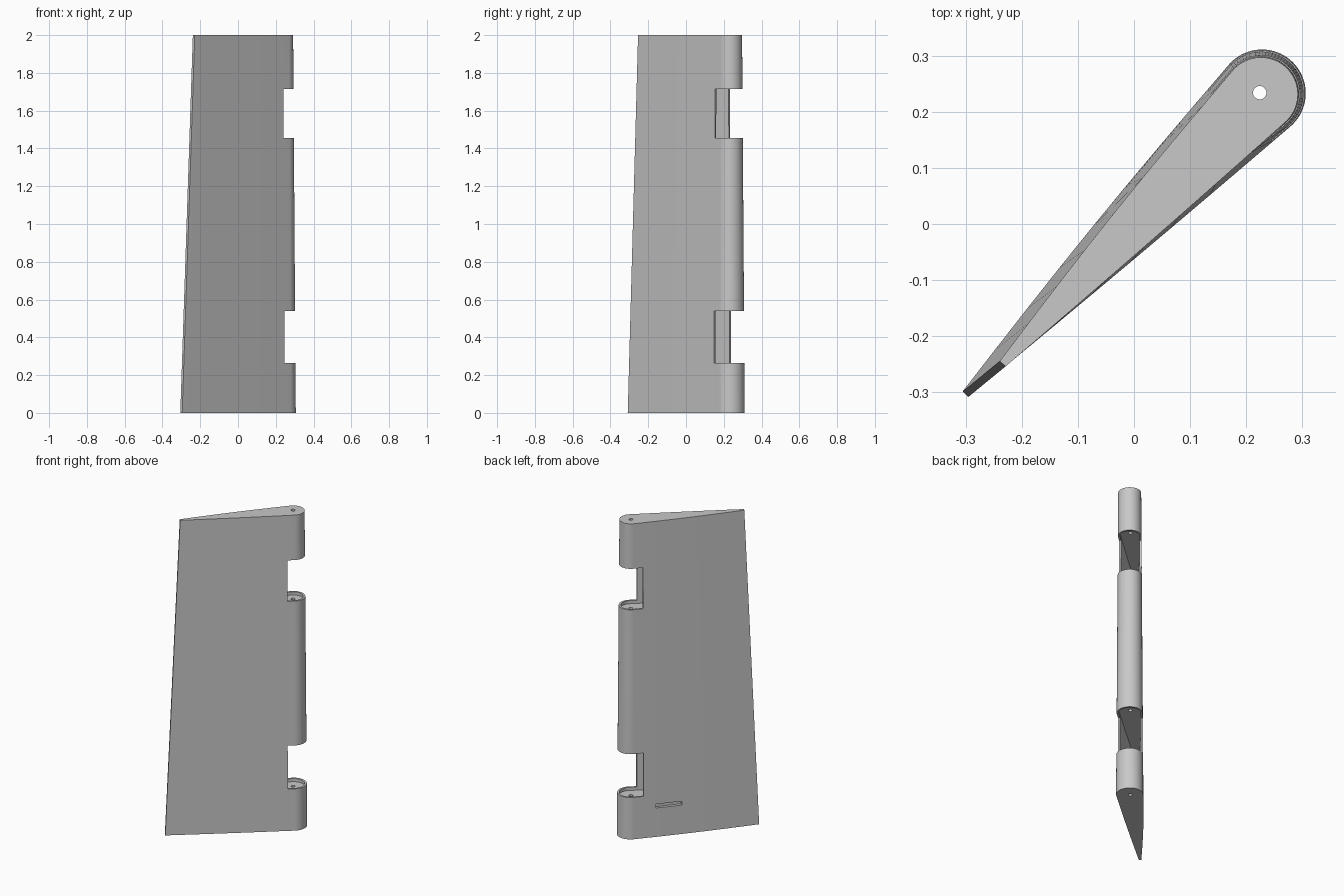
import bpy, bmesh, math
from mathutils import Vector

cube = bpy.data.objects.get("Cube")
if cube:
    bpy.data.objects.remove(cube, do_unlink=True)

HEIGHT = 2.0
WALL = 0.012
PIN = (0.224, 0.234)
NOTCHES = ((0.265, 0.54), (1.455, 1.715))

gray = bpy.data.materials.new("plain_gray")
gray.use_nodes = True
gray.diffuse_color = (0.58, 0.58, 0.58, 1)
gray.node_tree.nodes["Principled BSDF"].inputs["Base Color"].default_value = (0.58, 0.58, 0.58, 1)


def add_object(name, bm):
    bmesh.ops.recalc_face_normals(bm, faces=bm.faces)
    mesh = bpy.data.meshes.new(name)
    bm.to_mesh(mesh)
    bm.free()
    mesh.materials.append(gray)
    obj = bpy.data.objects.new(name, mesh)
    bpy.context.collection.objects.link(obj)
    return obj


def section(z, inset=0.0):
    """Teardrop outline: round nose, gently bowed flanks, thin trailing edge."""
    t = z / HEIGHT
    nose = Vector((0.228, 0.233)).lerp(Vector((0.226, 0.231)), t)
    tail = Vector((-0.3005, -0.3035)).lerp(Vector((-0.234, -0.249)), t)
    radius = 0.078 - 0.012 * t - inset
    half = 0.007
    if inset:
        tail, half = tail.lerp(nose, 0.21), 0.01
    chord = nose - tail
    along = chord.normalized()
    side = Vector((-along.y, along.x))
    lean = math.asin((radius - half) / chord.length)
    reach = math.pi / 2 + lean
    steps = 40
    points = []
    for i in range(steps + 1):
        a = -reach + 2 * reach * i / steps
        points.append(nose + radius * (along * math.cos(a) + side * math.sin(a)))

    def flank(start, sign, bow):
        end = tail + side * sign * half
        return [start.lerp(end, k / 8) + side * sign * bow * math.sin(math.pi * k / 8)
                for k in range(1, 9)]

    left = flank(points[-1], 1, 0.006)
    right = flank(points[0], -1, 0.002)
    return points + left + right[::-1]


def loft(name, z0, z1, inset=0.0):
    bm = bmesh.new()
    rings = [[bm.verts.new((p.x, p.y, z)) for p in section(z, inset)] for z in (z0, z1)]
    low, high = rings
    n = len(low)
    for i in range(n):
        j = (i + 1) % n
        bm.faces.new((low[i], low[j], high[j], high[i]))
    bm.faces.new(low[::-1])
    bm.faces.new(high)
    return add_object(name, bm)


def block(name, center, size, angle):
    bm = bmesh.new()
    bmesh.ops.create_cube(bm, size=1)
    bmesh.ops.scale(bm, vec=size, verts=bm.verts)
    obj = add_object(name, bm)
    obj.location = center
    obj.rotation_euler.z = math.radians(angle)
    return obj


def cut(target, cutter):
    cutter.hide_render = True
    bpy.context.view_layer.update()
    mod = target.modifiers.new("cut", 'BOOLEAN')
    mod.operation = 'DIFFERENCE'
    mod.solver = 'EXACT'
    mod.object = cutter
    bpy.context.view_layer.objects.active = target
    bpy.ops.object.modifier_apply(modifier=mod.name)
    bpy.data.objects.remove(cutter, do_unlink=True)


# Tapered blade
blade = loft("rudder_blade", 0, HEIGHT)

# Hinge notches with a hollow behind them and shallow trays above and below
facing = math.radians(52)
for z0, z1 in NOTCHES:
    cut(blade, loft("hollow_cutter", z0 - 0.02, z1 + 0.02, WALL))
    reach = 0.15
    center = (0.19 + reach * math.cos(facing), 0.1925 + reach * math.sin(facing), (z0 + z1) / 2)
    cut(blade, block("notch_cutter", center, (2 * reach, 0.5, z1 - z0), 52))

# Hinge pin hole
bm = bmesh.new()
bmesh.ops.create_cone(bm, cap_ends=True, segments=24, radius1=0.012, radius2=0.012, depth=3)
pin_cutter = add_object("pin_cutter", bm)
pin_cutter.location = (*PIN, 1)
cut(blade, pin_cutter)

# Control horn slot on the rear flank
cut(blade, block("slot_cutter", (0.034, 0.122, 0.195), (0.155, 0.035, 0.024), 50.8))

bpy.ops.object.select_all(action='DESELECT')
blade.select_set(True)
bpy.context.view_layer.objects.active = blade
bpy.ops.object.shade_smooth_by_angle(angle=math.radians(30))
